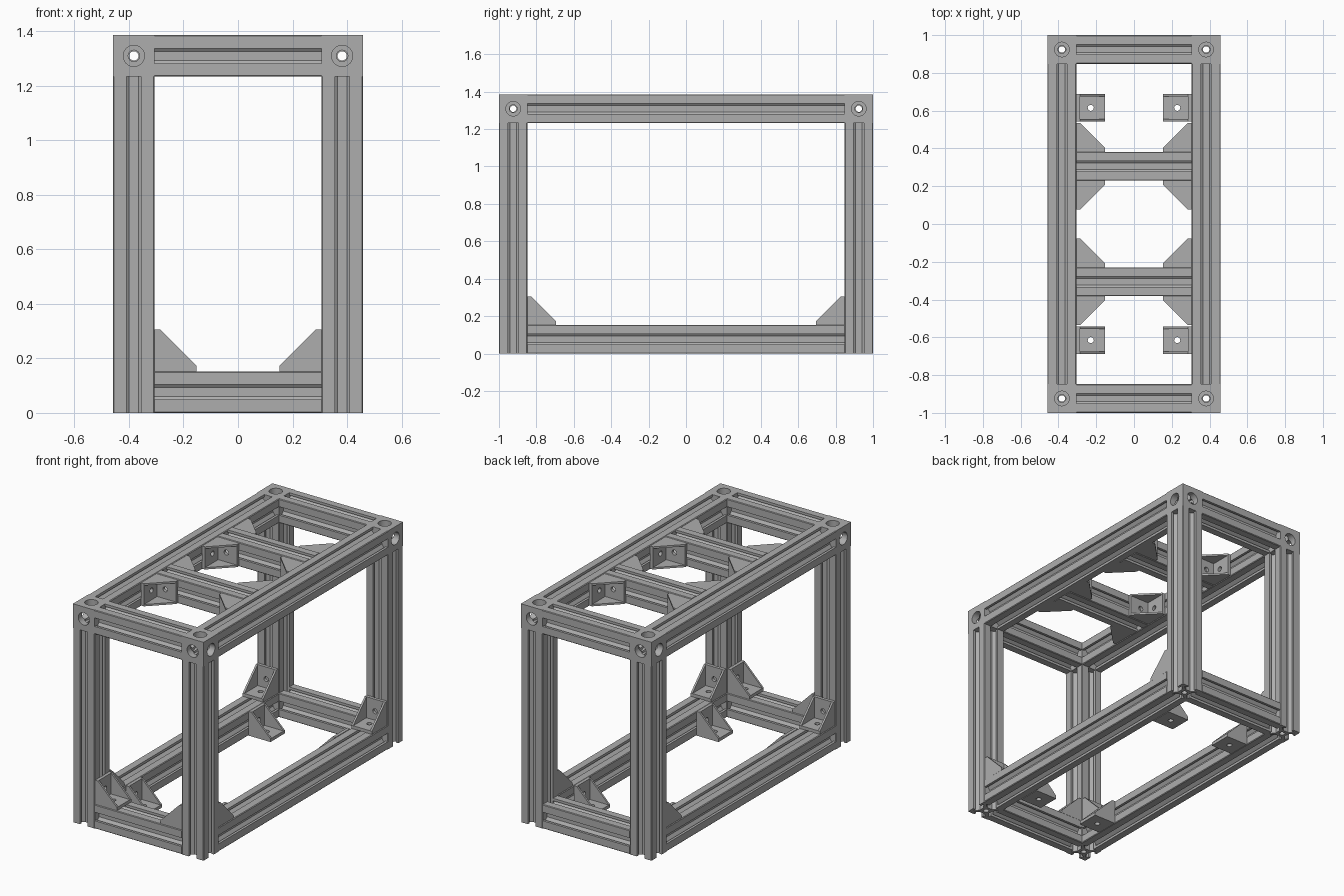
import bpy, bmesh
from math import sin, cos, pi
from mathutils import Matrix, Vector

if "Cube" in bpy.data.objects:
    bpy.data.objects.remove(bpy.data.objects["Cube"], do_unlink=True)

S = 0.1525           # profile width
H = S / 2
X, Y, Z = 0.458, 1.0, 1.385
CX, CY, CZ = X - H, Y - H, Z - H     # rail centre lines
IX, IY, IZ = X - S, Y - S, Z - S     # inner faces
BORE = 0.017
made = []

metal = bpy.data.materials.new("Brushed aluminium grey")
metal.use_nodes = True
metal.diffuse_color = (0.42, 0.42, 0.42, 1)
metal.node_tree.nodes["Principled BSDF"].inputs["Base Color"].default_value = (0.42, 0.42, 0.42, 1)


def axes(u, v, origin):
    """Matrix whose local x and y lie along u and v."""
    u, v = Vector(u), Vector(v)
    m = Matrix((u, v, u.cross(v))).transposed().to_4x4()
    m.translation = origin
    return m


def circle(r, cx=0, cy=0, n=20):
    return [(cx + r * cos(2 * pi * i / n), cy + r * sin(2 * pi * i / n)) for i in range(n)]


def prism(bm, loops, depth, matrix=Matrix()):
    """Extrude an outline, with optional holes, along local z."""
    edges = []
    for loop in loops:
        vs = [bm.verts.new(matrix @ Vector((p[0], p[1], 0))) for p in loop]
        edges += [bm.edges.new((a, b)) for a, b in zip(vs, vs[1:] + vs[:1])]
    axis = (matrix.to_3x3() @ Vector((0, 0, 1))).normalized()
    cap = bmesh.ops.triangle_fill(bm, use_beauty=True, edges=edges, normal=axis)
    faces = [f for f in cap["geom"] if isinstance(f, bmesh.types.BMFace)]
    ext = bmesh.ops.extrude_face_region(bm, geom=faces, use_keep_orig=True)
    bmesh.ops.translate(bm, vec=axis * depth,
                        verts=[v for v in ext["geom"] if isinstance(v, bmesh.types.BMVert)])


def finish(bm, name, matrix=Matrix()):
    bmesh.ops.recalc_face_normals(bm, faces=bm.faces)
    mesh = bpy.data.meshes.new(name)
    bm.to_mesh(mesh)
    bm.free()
    return place(mesh, name, matrix)


def place(mesh, name, matrix):
    if not mesh.materials:
        mesh.materials.append(metal)
    ob = bpy.data.objects.new(name, mesh)
    ob.matrix_world = matrix
    bpy.context.collection.objects.link(ob)
    made.append(ob)
    return ob


# Slotted rail cross-section: one side, turned four times
half = [(H, 0.027), (H - 0.016, 0.027), (H - 0.016, 0.044),
        (H - 0.022, 0.044), (0.034, 0.017)]
side = [(H, 0.004 - H)] + [(x, -y) for x, y in half] + half[::-1] + [(H, H - 0.004)]
section = []
for k in range(4):
    c, s = round(cos(k * pi / 2)), round(sin(k * pi / 2))
    section += [(x * c - y * s, x * s + y * c) for x, y in side]

RAIL_AXES = {"x": ((0, 1, 0), (0, 0, 1)), "y": ((0, 0, 1), (1, 0, 0)), "z": ((1, 0, 0), (0, 1, 0))}


def rail(name, axis, start, length):
    bm = bmesh.new()
    prism(bm, [section, circle(BORE)], length)
    finish(bm, name, axes(*RAIL_AXES[axis], start))


# Frame rails
for sx, xn in ((-1, "right"), (1, "left")):
    rail(f"top_{xn}_rail", "y", (sx * CX, -IY, CZ), 2 * IY)
    rail(f"bottom_{xn}_rail", "y", (sx * CX, -IY, H), 2 * IY)
    for sy, yn in ((-1, "front"), (1, "back")):
        rail(f"{yn}_{xn}_post", "z", (sx * CX, sy * CY, 0), IZ)
for sy, yn in ((-1, "front"), (1, "back")):
    rail(f"top_{yn}_rail", "x", (-IX, sy * CY, CZ), 2 * IX)
    rail(f"bottom_{yn}_rail", "x", (-IX, sy * CY, H), 2 * IX)
    rail(f"{yn}_cross_rail", "x", (-IX, sy * 0.306, CZ), 2 * IX)

# Corner block, bored from its three outer faces
bm = bmesh.new()
bmesh.ops.create_cube(bm, size=S)
block = finish(bm, "corner_block")
made.remove(block)
for u, v in RAIL_AXES.values():
    for r, back in ((0.039, 0.05), (BORE + 0.004, H + 0.02)):
        bm = bmesh.new()
        prism(bm, [circle(r, n=24)], back + H + 0.02)
        m = axes(u, v, (0, 0, 0))
        cutter = finish(bm, "bore_cutter", m @ Matrix.Translation((0, 0, -back)))
        made.remove(cutter)
        cutter.hide_render = True
        mod = block.modifiers.new("bore", "BOOLEAN")
        mod.operation, mod.solver, mod.object = "DIFFERENCE", "EXACT", cutter
        bpy.context.view_layer.objects.active = block
        bpy.ops.object.modifier_apply(modifier=mod.name)
        bpy.data.objects.remove(cutter, do_unlink=True)
block_mesh = block.data
bpy.data.objects.remove(block, do_unlink=True)
corners = (("back_left", 1, 1), ("back_right", -1, 1), ("front_right", -1, -1), ("front_left", 1, -1))
for k, (name, sx, sy) in enumerate(corners):
    place(block_mesh, f"{name}_corner_block",
          Matrix.Translation((sx * CX, sy * CY, CZ)) @ Matrix.Rotation(k * pi / 2, 4, "Z"))

# Gusset bracket: two drilled plates and two triangular cheeks
L, W, T, C = 0.153, 0.144, 0.02, 0.012
bm = bmesh.new()
plate = [(0, -W / 2), (L, -W / 2), (L, W / 2), (0, W / 2)]
hole = circle(0.016, L / 2, 0, 16)
prism(bm, [plate, hole], T, axes((1, 0, 0), (0, 0, -1), (0, 0, 0)))
prism(bm, [plate, hole], T, axes((0, 1, 0), (0, 0, 1), (0, 0, 0)))
cheek = [(0, 0), (L, 0), (L, T), (T, L), (0, L)]
for z in (-W / 2, W / 2 - C):
    prism(bm, [cheek], C, Matrix.Translation((0, 0, z)))
proto = finish(bm, "bracket")
made.remove(proto)
bracket_mesh = proto.data
bpy.data.objects.remove(proto, do_unlink=True)


def bracket(name, corner, u, v):
    place(bracket_mesh, name, axes(u, v, corner))


UP = (0, 0, 1)
for sx, xn in ((-1, "right"), (1, "left")):
    inward = (-sx, 0, 0)
    bracket(f"front_{xn}_bracket", (sx * IX, -CY, S), inward, UP)
    for sy, yn in ((-1, "front"), (1, "back")):
        bracket(f"{yn}_{xn}_side_bracket", (sx * CX, sy * IY, S), (0, -sy, 0), UP)
        bracket(f"{yn}_{xn}_foot_bracket", (sx * IX, sy * 0.615, 0), inward, UP)
        for d, dn in ((-1, "fore"), (1, "aft")):
            bracket(f"{yn}_{xn}_{dn}_cross_bracket",
                    (sx * IX, sy * 0.306 + d * H, CZ), inward, (0, d, 0))

# Smooth bores, sharp edges
bpy.ops.object.select_all(action="DESELECT")
for ob in made:
    ob.select_set(True)
bpy.context.view_layer.objects.active = made[0]
bpy.ops.object.shade_smooth_by_angle(angle=0.5)
